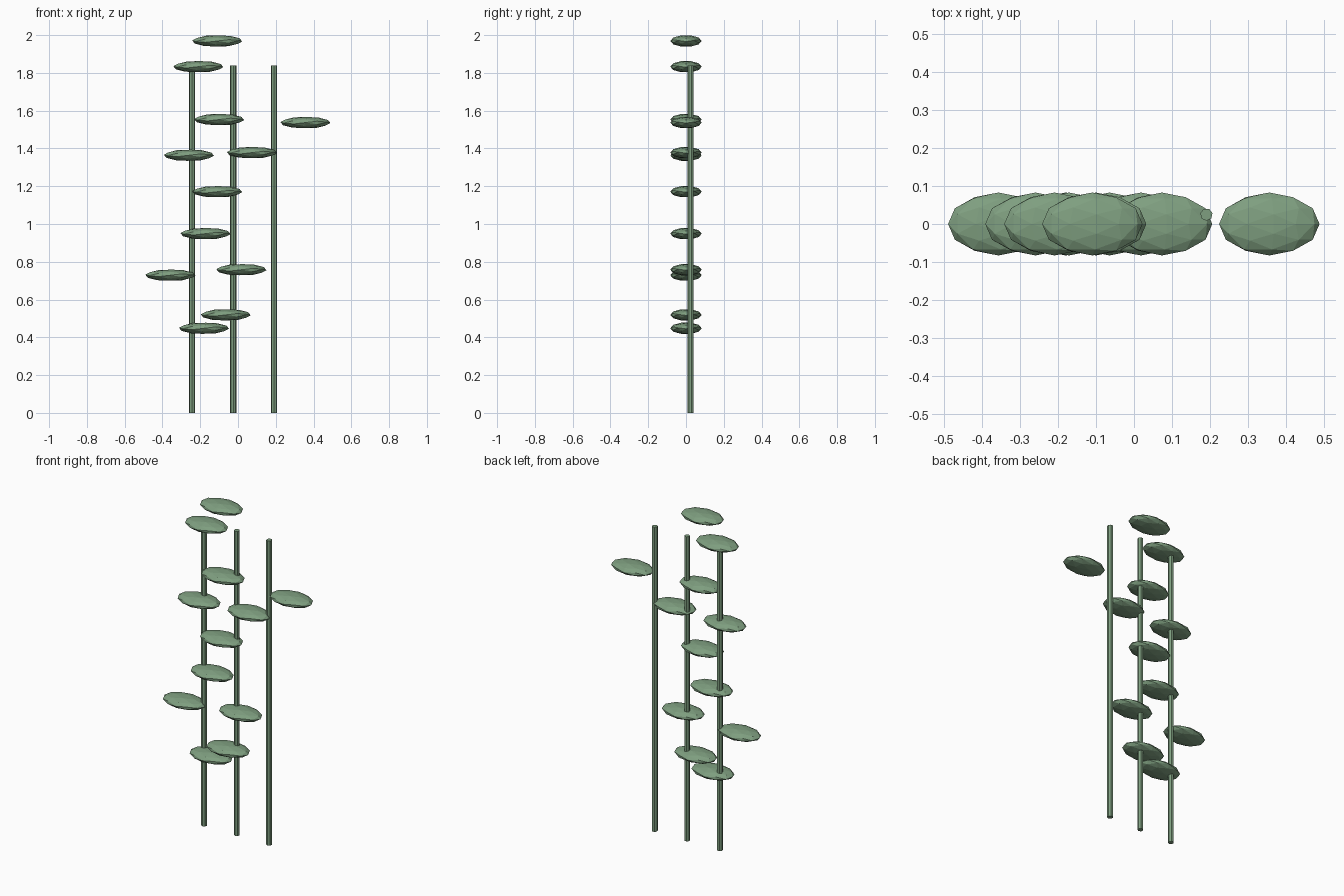
import bpy
import bmesh
from math import atan, cos, sin, pi, sqrt
from mathutils import Matrix, Vector

cube = bpy.data.objects.get("Cube")
if cube:
    bpy.data.objects.remove(cube, do_unlink=True)

GREEN = (0.212, 0.347, 0.216, 1.0)
green = bpy.data.materials.new("sage_green")
green.use_nodes = True
green.diffuse_color = GREEN
bsdf = next(n for n in green.node_tree.nodes if n.type == "BSDF_PRINCIPLED")
bsdf.inputs["Base Color"].default_value = GREEN


def mesh_from(bm, name):
    bmesh.ops.recalc_face_normals(bm, faces=bm.faces)
    mesh = bpy.data.meshes.new(name)
    bm.to_mesh(mesh)
    bm.free()
    mesh.materials.append(green)
    return mesh


def place(name, mesh, location):
    obj = bpy.data.objects.new(name, mesh)
    obj.location = location
    bpy.context.collection.objects.link(obj)


# Stalk: thin prism standing on the ground
STALK_RADIUS, STALK_HEIGHT, SIDES = 0.0165, 1.84, 7
bm = bmesh.new()
ring = [bm.verts.new((STALK_RADIUS * sin(2 * pi * i / SIDES),
                      -STALK_RADIUS * cos(2 * pi * i / SIDES), 0))
        for i in range(SIDES)]
base = bm.faces.new(ring)
top = bmesh.ops.extrude_face_region(bm, geom=[base], use_keep_orig=True)
bmesh.ops.translate(bm, vec=Vector((0, 0, STALK_HEIGHT)),
                    verts=[v for v in top["geom"] if isinstance(v, bmesh.types.BMVert)])
stalk = mesh_from(bm, "stalk")

for side, x in (("right", -0.243), ("middle", -0.025), ("left", 0.191)):
    place(f"stalk_{side}", stalk, (x, 0.025, 0))

# Leaf: flattened faceted ball, turned so that its tips lie on the axes
bm = bmesh.new()
bmesh.ops.create_icosphere(bm, subdivisions=2, radius=1)
turn = Matrix.Rotation(atan((sqrt(5) - 1) / 2), 4, "Y")
bmesh.ops.transform(bm, matrix=Matrix.Diagonal((0.133, 0.083, 0.031, 1)) @ turn,
                    verts=bm.verts)
leaf = mesh_from(bm, "leaf")

# Leaf centres (x, z), from the lowest to the highest
LEAVES = [(-0.18, 0.448), (-0.065, 0.519), (-0.358, 0.729), (0.018, 0.758),
          (-0.172, 0.949), (-0.11, 1.171), (-0.26, 1.364), (0.074, 1.378),
          (0.357, 1.537), (-0.1, 1.553), (-0.21, 1.833), (-0.11, 1.969)]
for i, (x, z) in enumerate(LEAVES, 1):
    place(f"leaf_{i}", leaf, (x, 0, z))
